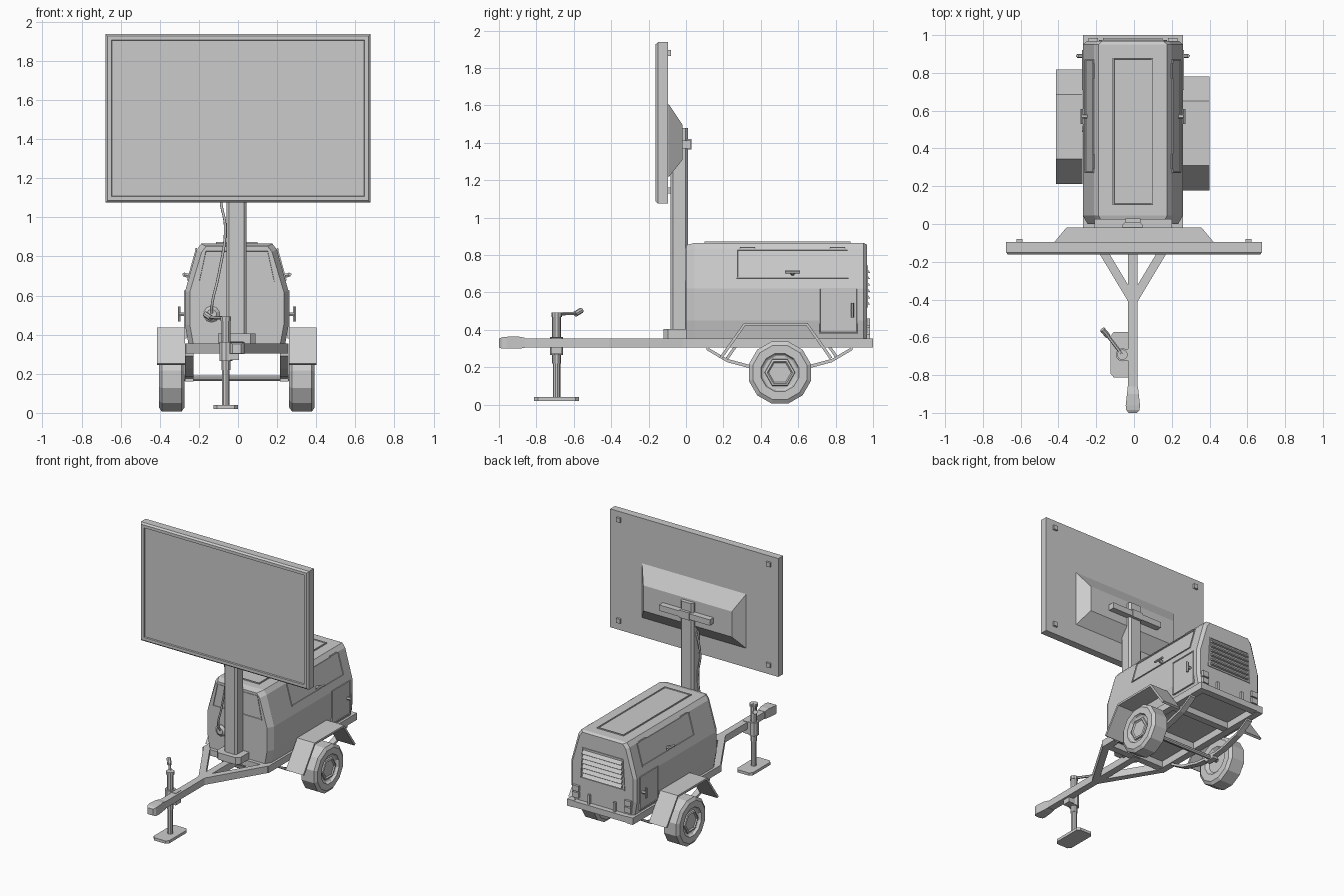
import bpy, bmesh, math
from mathutils import Vector as V

if "Cube" in bpy.data.objects:
    bpy.data.objects.remove(bpy.data.objects["Cube"])

CX = -0.006  # trailer centreline


def loft(name, rings, inset=0, depth=0):
    """Skin closed rings, cap both ends; optionally recess the last cap."""
    bm = bmesh.new()
    vs = [[bm.verts.new(p) for p in r] for r in rings]
    n = len(vs[0])
    for a, b in zip(vs, vs[1:]):
        for i in range(n):
            j = (i + 1) % n
            bm.faces.new((a[i], a[j], b[j], b[i]))
    bm.faces.new(vs[0])
    cap = bm.faces.new(vs[-1])
    bmesh.ops.recalc_face_normals(bm, faces=bm.faces)
    if inset:
        # raised border, narrow step, recessed centre
        bmesh.ops.inset_region(bm, faces=[cap], thickness=inset)
        bmesh.ops.inset_region(bm, faces=[cap], thickness=0.002, depth=-depth)
    me = bpy.data.meshes.new(name)
    bm.to_mesh(me)
    bm.free()
    ob = bpy.data.objects.new(name, me)
    bpy.context.collection.objects.link(ob)
    return ob


def prism(name, pts, vec, **k):
    return loft(name, [pts, [V(p) + V(vec) for p in pts]], **k)


def box(name, x0, x1, y0, y1, z0, z1):
    return prism(name, [(x0, y0, z0), (x1, y0, z0), (x1, y1, z0), (x0, y1, z0)], (0, 0, z1 - z0))


def lathe(name, origin, axis, profile, n=12):
    """Rings of (distance along axis, radius)."""
    q = V((0, 0, 1)).rotation_difference(V(axis))
    ang = [2 * math.pi * (i + .5) / n for i in range(n)]
    return loft(name, [[V(origin) + q @ V((r * math.cos(a), r * math.sin(a), d)) for a in ang]
                       for d, r in profile])


def rod(name, a, b, r, n=8):
    d = V(b) - V(a)
    return lathe(name, a, d, [(0, r), (d.length, r)], n)


def beam(name, a, b, w, z0, z1):
    """Horizontal bar between two plan points."""
    a, b = V((*a, z0)), V((*b, z0))
    s = (b - a).cross(V((0, 0, 1))).normalized() * w / 2
    prism(name, [a + s, b + s, b - s, a - s], (0, 0, z1 - z0))


# Generator housing
half = [(.248, .355), (.265, .45), (.265, .62), (.205, .835), (.182, .865)]


def section(y, inset):
    r = [(CX + x - inset, y, z - (inset * .5 if z > .8 else 0)) for x, z in half]
    return r + [(CX - (x - inset), y, z - (inset * .5 if z > .8 else 0)) for x, z in reversed(half)]


loft("housing", [section(0, .025), section(.045, 0), section(.95, 0), section(.968, .02)])
prism("roof_panel", [(CX + x, y, .862) for x, y in
                     [(-.107, .1), (.107, .1), (.107, .88), (-.107, .88)]], (0, 0, .011), inset=.01, depth=.005)
prism("front_panel", [(CX - .2, .002, .665), (CX + .2, .002, .665), (CX + .165, .002, .835), (CX - .165, .002, .835)],
      (0, -.006, 0), inset=.01, depth=.004)

for s, side in ((1, "right"), (-1, "left")):
    X = lambda x: CX + s * x
    slope = lambda z: .265 - (z - .62) * .06 / .215
    nrm = V((s * .215, 0, .06)).normalized()

    # Upper sloping door with hinges and T latch
    prism(side + "_upper_door", [(X(slope(z) - .002), y, z) for y, z in
                                 [(.27, .675), (.87, .675), (.87, .832), (.27, .832)]],
          nrm * .008, inset=.009, depth=.005)
    for y in (.33, .81):
        rod(side + "_hinge", (X(.208), y - .04, .838), (X(.208), y + .04, .838), .006, 6)
    p = V((X(slope(.7)), .57, .7))
    rod(side + "_upper_latch", p, p + nrm * .03, .012, 6)
    rod(side + "_upper_latch_grip", p + nrm * .03 - V((0, .04, 0)), p + nrm * .03 + V((0, .04, 0)), .008, 6)

    # Lower door with latch
    prism(side + "_lower_door", [(X(.258), y, z) for y, z in
                                 [(.71, .38), (.92, .38), (.92, .625), (.71, .625)]],
          (s * .012, 0, 0), inset=.009, depth=.004)
    rod(side + "_lower_latch", (X(.262), .89, .505), (X(.295), .89, .505), .011, 6)
    rod(side + "_lower_latch_grip", (X(.295), .89, .467), (X(.295), .89, .543), .008, 6)

    # Frame rails and drawbar arm
    box(side + "_rail", *sorted((X(.215), X(.265))), -.02, 1, .305, .355)
    beam(side + "_drawbar_arm", (X(.245), 0), (X(.005), -.4), .045, .305, .355)

    # Leaf spring
    arc = [(.11, .31), (.22, .245), (.37, .205), (.5, .19), (.63, .205), (.78, .245), (.89, .31)]
    prism(side + "_leaf_spring", [(X(.222), y, z) for y, z in arc] +
          [(X(.222), y, z - .018) for y, z in reversed(arc)], (s * .042, 0, 0))
    box(side + "_axle_block", *sorted((X(.222), X(.264))), .46, .54, .16, .2)

    # Wheel
    lathe(side + "_wheel", (X(.333), .502, .172), (s, 0, 0),
          [(-.045, .08), (-.065, .1), (-.065, .15), (-.05, .172), (.05, .172), (.065, .15),
           (.065, .105), (.05, .098), (.045, .09)])
    lathe(side + "_hub", (X(.333), .502, .172), (s, 0, 0), [(.03, .085), (.056, .08), (.06, .068), (.052, .06)], 6)

    # Fender, the left one sits a little further back
    o = 0 if s > 0 else .035
    prism(side + "_fender", [(X(.266), y + o, z) for y, z in
                             [(.178, .252), (.31, .437), (.65, .437), (.782, .252), (.768, .244),
                              (.643, .423), (.317, .423), (.192, .244)]], (s * .141, 0, 0))

    # Tail lights and bumper posts
    for z in (.372, .42):
        box(side + "_tail_light", *sorted((X(.185), X(.235))), .955, .985, z, z + .04)
    box(side + "_rear_post", *sorted((X(.095), X(.112))), .96, .985, .35, .42)

# Rear louvres
prism("louvre_frame", [(CX + x, .963, z) for x, z in [(-.18, .52), (.18, .52), (.165, .745), (-.165, .745)]],
      (0, .01, 0), inset=.008, depth=.005)
for i in range(6):
    z = .535 + i * .034
    prism("louvre_slat", [(CX - .158, .966, z), (CX - .158, .985, z), (CX - .158, .966, z + .026)], (.316, 0, 0))

# Cross members, axle and tongue
for y in (-.02, .3, .65, .95):
    box("cross_member", CX - .22, CX + .22, y, y + .05, .308, .352)
rod("axle", (CX - .3, .502, .178), (CX + .3, .502, .178), .015)
box("tongue", CX - .025, CX + .025, -.9, .02, .305, .355)
loft("hitch", [[(CX + a * w, y, z) for a, z in ((-1, lo), (1, lo), (1, hi), (-1, hi))]
               for y, w, lo, hi in ((-.86, .027, .303, .357), (-.9, .031, .3, .365),
                                    (-.96, .038, .3, .363), (-.985, .035, .3, .36), (-1, .022, .305, .352))])

# Jack stand with crank
jx, jy = -.062, -.692
prism("jack_foot", [(jx + x, jy + y, .02) for x, y in
                    [(-.063, -.1), (-.045, -.12), (.045, -.12), (.063, -.1),
                     (.063, .1), (.045, .12), (-.045, .12), (-.063, .1)]], (0, 0, .02))
rod("jack_leg", (jx, jy, .035), (jx, jy, .3), .02, 10)
rod("jack_tube", (jx, jy, .22), (jx, jy, .475), .024, 10)
rod("jack_sleeve", (jx, jy, .265), (jx, jy, .362), .035, 10)
box("jack_bracket", jx, CX + .01, jy - .03, jy + .03, .27, .358)
rod("jack_cap", (jx, jy, .47), (jx, jy, .492), .028, 10)
rod("crank_arm", (jx, jy, .485), (-.14, -.59, .488), .009, 6)
rod("crank_grip", (-.138, -.593, .484), (-.168, -.558, .505), .015, 8)

# Mast
mast = [(-.052, -.07), (-.038, -.084), (.038, -.084), (.052, -.07), (.052, -.004), (.038, .01), (-.038, .01), (-.052, -.004)]
prism("mast", [(CX - .002 + x, y, .34) for x, y in mast], (0, 0, 1.14))
prism("mast_base", [(CX + x * 1.85, -.037 + (y + .037) * 1.8, .355) for x, y in mast], (0, 0, .05))

# Sign panel and rear mount
rect = lambda x, z0, z1, y: [(-x, y, z0), (x, y, z0), (x, y, z1), (-x, y, z1)]
loft("sign_panel", [rect(.678, 1.075, 1.938, -.095), rect(.678, 1.075, 1.938, -.15),
                    rect(.667, 1.086, 1.927, -.162)], inset=.03, depth=.012)
loft("sign_mount", [rect(.42, 1.215, 1.61, -.094), rect(.357, 1.31, 1.495, -.018)])
box("mount_crossbar", -.21, .2, -.025, .026, 1.37, 1.412)
box("mount_clamp", CX - .04, CX + .04, 0, .03, 1.365, 1.42)
for x in (-.605, .605):
    for z in (1.145, 1.88):
        box("corner_bolt", x - .016, x + .016, -.1, -.08, z - .016, z + .016)

# Power cable and socket
lathe("cable_socket", (-.135, .01, .505), (0, -1, 0), [(0, .042), (.015, .042), (.028, .025)], 10)
cu = bpy.data.curves.new("cable", 'CURVE')
cu.dimensions, cu.bevel_depth, cu.bevel_resolution, cu.resolution_u = '3D', .007, 1, 5
sp = cu.splines.new('BEZIER')
path = [(-.04, -.03, 1.33), (-.088, -.04, 1.1), (-.065, -.045, .95), (-.1, -.045, .7), (-.132, -.04, .56), (-.135, -.01, .505)]
sp.bezier_points.add(len(path) - 1)
for b, p in zip(sp.bezier_points, path):
    b.co = p
    b.handle_left_type = b.handle_right_type = 'AUTO'
bpy.context.collection.objects.link(bpy.data.objects.new("cable", cu))
